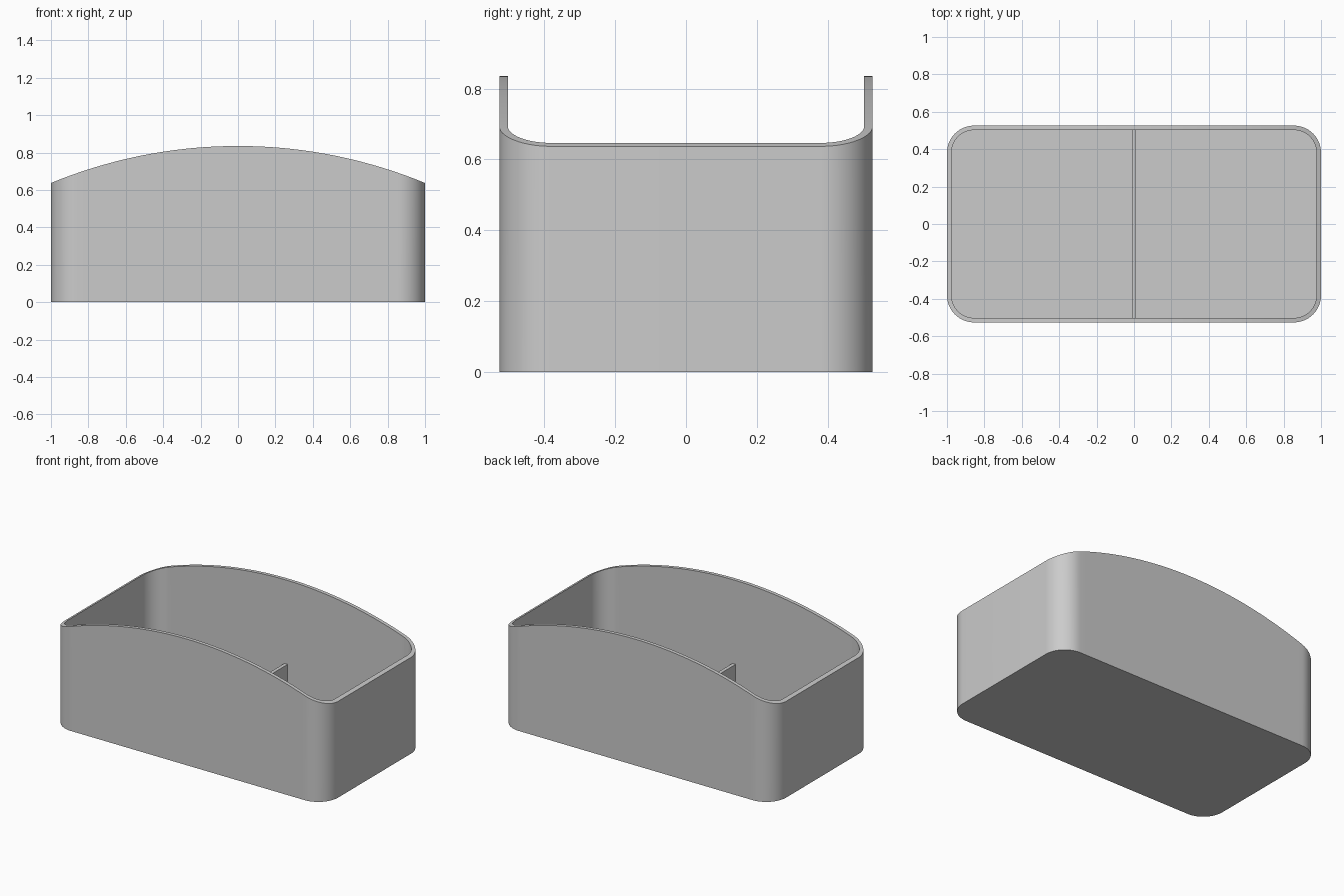
import bpy
import bmesh
from math import sin, cos, pi, sqrt

cube = bpy.data.objects.get("Cube")
if cube:
    bpy.data.objects.remove(cube, do_unlink=True)

HALF_X, HALF_Y = 1.0, 0.526
WALL, FLOOR, CORNER = 0.024, 0.024, 0.145
PEAK, END = 0.835, 0.637
CORNER_STEPS, SIDE_STEPS = 14, 48

grey = bpy.data.materials.new("light grey")
grey.use_nodes = True
colour = (0.6, 0.6, 0.6, 1)
grey.diffuse_color = colour
grey.node_tree.nodes["Principled BSDF"].inputs["Base Color"].default_value = colour


def rim_height(x):
    """Circular arch, highest at the middle of the long sides."""
    sag = PEAK - END
    radius = (HALF_X ** 2 + sag ** 2) / (2 * sag)
    return PEAK - radius + sqrt(radius ** 2 - x ** 2)


def outline(inset):
    """Rounded rectangle with extra points along the long sides."""
    cx, cy, r = HALF_X - CORNER, HALF_Y - CORNER, CORNER - inset
    points = []
    for i, (sx, sy) in enumerate([(1, 1), (-1, 1), (-1, -1), (1, -1)]):
        for k in range(CORNER_STEPS + 1):
            a = (i + k / CORNER_STEPS) * pi / 2
            points.append((sx * cx + r * cos(a), sy * cy + r * sin(a)))
        if i % 2 == 0:
            for k in range(1, SIDE_STEPS):
                points.append((sx * cx * (1 - 2 * k / SIDE_STEPS), sy * (cy + r)))
    return points


def finish(bm, name):
    bmesh.ops.recalc_face_normals(bm, faces=bm.faces)
    mesh = bpy.data.meshes.new(name)
    bm.to_mesh(mesh)
    bm.free()
    mesh.materials.append(grey)
    obj = bpy.data.objects.new(name, mesh)
    bpy.context.collection.objects.link(obj)
    return obj


# Open box: outer wall, arched rim, inner wall and floor
bm = bmesh.new()
outer, inner = outline(0), outline(WALL)
rings = [
    [bm.verts.new((x, y, 0)) for x, y in outer],
    [bm.verts.new((x, y, rim_height(x))) for x, y in outer],
    [bm.verts.new((x, y, rim_height(x))) for x, y in inner],
    [bm.verts.new((x, y, FLOOR)) for x, y in inner],
]
count = len(outer)
for low, high in zip(rings, rings[1:]):
    for i in range(count):
        j = (i + 1) % count
        bm.faces.new((low[i], low[j], high[j], high[i]))
bm.faces.new(rings[0])
bm.faces.new(rings[-1])
box = finish(bm, "box_shell")
bpy.ops.object.select_all(action="DESELECT")
box.select_set(True)
bpy.context.view_layer.objects.active = box
bpy.ops.object.shade_smooth_by_angle(angle=pi / 6)

# Low divider across the middle
DIVIDER_TOP = 0.28
bm = bmesh.new()
bmesh.ops.create_cube(bm, size=1)
for v in bm.verts:
    v.co.x *= WALL
    v.co.y *= 2 * (HALF_Y - WALL)
    v.co.z = DIVIDER_TOP if v.co.z > 0 else FLOOR
finish(bm, "divider")
